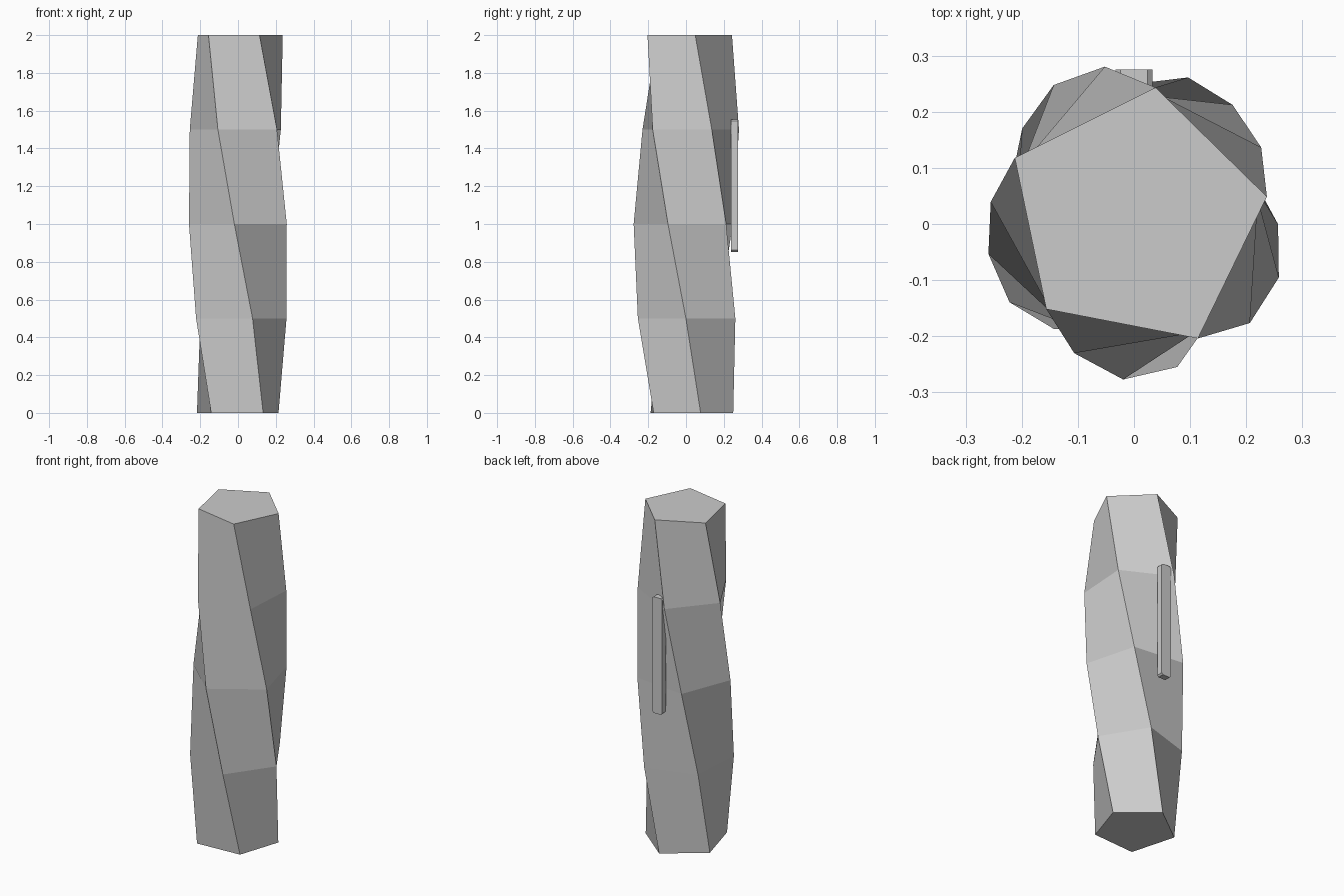
import bpy
import bmesh
from math import cos, sin, radians

cube = bpy.data.objects.get("Cube")
if cube:
    bpy.data.objects.remove(cube, do_unlink=True)


def make_material(name, value):
    mat = bpy.data.materials.new(name)
    mat.use_nodes = True
    color = (value, value, value, 1)
    mat.diffuse_color = color
    mat.node_tree.nodes["Principled BSDF"].inputs["Base Color"].default_value = color
    return mat


def make_object(name, bm, mat):
    mesh = bpy.data.meshes.new(name)
    bm.to_mesh(mesh)
    bm.free()
    mesh.materials.append(mat)
    obj = bpy.data.objects.new(name, mesh)
    bpy.context.collection.objects.link(obj)
    return obj


gray = make_material("light gray", 0.6)

# Twisted five-sided column: one row of slightly uneven radii per ring, bottom to top
ring_radii = [
    (0.223, 0.222, 0.240, 0.232, 0.245),
    (0.275, 0.254, 0.268, 0.258, 0.270),
    (0.288, 0.276, 0.266, 0.279, 0.270),
    (0.264, 0.276, 0.257, 0.276, 0.260),
    (0.227, 0.241, 0.237, 0.236, 0.241),
]
sides = 5
start_angle, twist = 305.7, -20.07
bm = bmesh.new()
rings = []
for level, radii in enumerate(ring_radii):
    ring = []
    for i, r in enumerate(radii):
        a = radians(start_angle + twist * level + 360 / sides * i)
        ring.append(bm.verts.new((0.003 + r * cos(a), 0.010 + r * sin(a), level / 2)))
    rings.append(ring)
for low, high in zip(rings, rings[1:]):
    for i in range(sides):
        j = (i + 1) % sides
        bm.faces.new((low[j], high[j], high[i], low[i]))
bm.faces.new(rings[0][::-1])
bm.faces.new(rings[-1])
make_object("twisted_column", bm, gray)

# Thin upright bar on the back, with its four end corners cut off
half_w, half_h, cut = 0.033, 0.35, 0.009
y_inner, y_outer, z_mid = 0.237, 0.275, 1.203
corner = [(half_w, half_h - cut), (half_w - cut, half_h)]
outline = (corner + [(-x, z) for x, z in corner[::-1]]
           + [(-x, -z) for x, z in corner] + [(x, -z) for x, z in corner[::-1]])
bm = bmesh.new()
face = bm.faces.new([bm.verts.new((x, y_inner, z_mid + z)) for x, z in outline])
extruded = bmesh.ops.extrude_face_region(bm, geom=[face])["geom"]
bmesh.ops.translate(bm, vec=(0, y_outer - y_inner, 0),
                    verts=[v for v in extruded if isinstance(v, bmesh.types.BMVert)])
bmesh.ops.recalc_face_normals(bm, faces=bm.faces)
make_object("back_bar", bm, gray)
